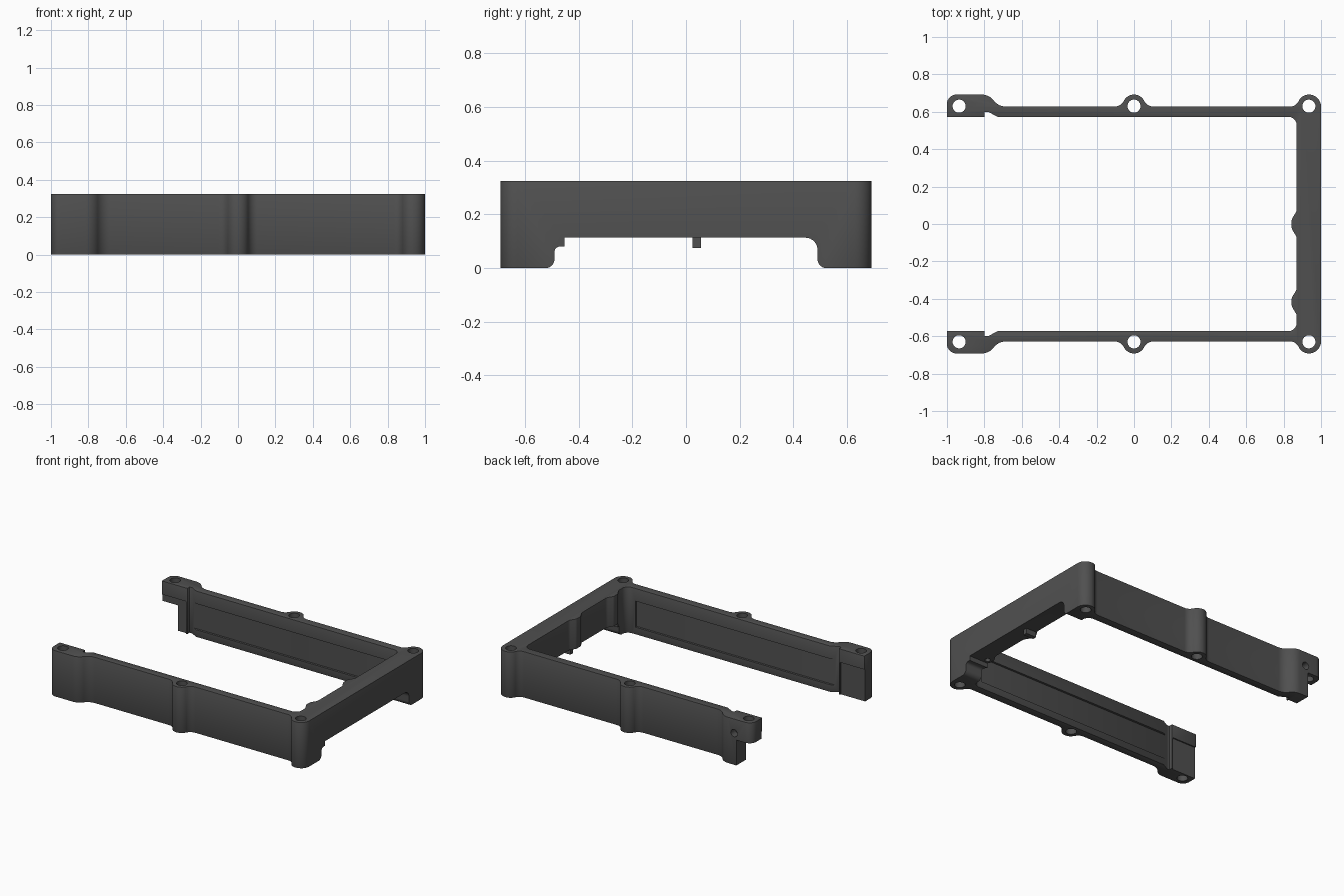
import bpy, bmesh, math
from mathutils import Vector

if "Cube" in bpy.data.objects:
    bpy.data.objects.remove(bpy.data.objects["Cube"])

H = 0.325
grey = bpy.data.materials.new("dark grey")
grey.diffuse_color = (0.08, 0.08, 0.08, 1)
grey.use_nodes = True
grey.node_tree.nodes["Principled BSDF"].inputs["Base Color"].default_value = grey.diffuse_color


def fillet(points, steps=8):
    """Round each (x, y, radius) corner of a closed outline."""
    out = []
    n = len(points)
    for i, (x, y, r) in enumerate(points):
        p = Vector((x, y))
        if r == 0:
            out.append(p)
            continue
        a = (Vector(points[i - 1][:2]) - p).normalized()
        b = (Vector(points[(i + 1) % n][:2]) - p).normalized()
        half = math.acos(max(-1, min(1, a.dot(b)))) / 2
        c = p + (a + b).normalized() * r / math.sin(half)
        s = p + a * r / math.tan(half) - c
        e = p + b * r / math.tan(half) - c
        a0 = math.atan2(s.y, s.x)
        turn = math.atan2(e.y, e.x) - a0
        turn = (turn + math.pi) % (2 * math.pi) - math.pi
        for k in range(steps + 1):
            t = a0 + turn * k / steps
            out.append(c + Vector((math.cos(t), math.sin(t))) * r)
    return out


def prism(name, outline, lo, hi, axis="z"):
    """Extrude a flat outline along one axis."""
    place = {"z": lambda u, v, w: (u, v, w),
             "x": lambda u, v, w: (w, u, v),
             "y": lambda u, v, w: (u, w, v)}[axis]
    bm = bmesh.new()
    face = bm.faces.new([bm.verts.new(place(p[0], p[1], lo)) for p in outline])
    ext = bmesh.ops.extrude_face_region(bm, geom=[face])
    top = [g for g in ext["geom"] if isinstance(g, bmesh.types.BMVert)]
    bmesh.ops.translate(bm, verts=top, vec=Vector(place(0, 0, hi - lo)))
    bmesh.ops.recalc_face_normals(bm, faces=bm.faces)
    me = bpy.data.meshes.new(name)
    bm.to_mesh(me)
    bm.free()
    ob = bpy.data.objects.new(name, me)
    bpy.context.collection.objects.link(ob)
    me.materials.append(grey)
    return ob


def circle(x, y, r, n=32):
    return [(x + r * math.cos(2 * math.pi * i / n),
             y + r * math.sin(2 * math.pi * i / n)) for i in range(n)]


def rect(x0, y0, x1, y1):
    return [(x0, y0), (x1, y0), (x1, y1), (x0, y1)]


# One arm outline, from the outer right corner round to the inner corner
arm = [(1, .692, .064), (.897, .692, .06), (.866, .628, .05),
       (.069, .628, .055), (.038, .692, .06), (-.038, .692, .06), (-.069, .628, .055),
       (-.725, .628, .08), (-.775, .692, .08), (-1, .692, .05),
       (-1, .573, 0), (-.8, .573, 0), (-.8, .6, 0), (-.78, .6, 0), (-.73, .573, 0),
       (.87, .573, .045)]
# Two rounded swellings on the inner side of the cross wall
swellings = [(.87, .07, .04), (.843, .025, .03), (.843, -.025, .03), (.87, -.07, .04),
             (.87, -.35, .04), (.843, -.395, .03), (.843, -.44, .03), (.87, -.485, .04)]
mirrored = [(x, -y, r) for x, y, r in reversed(arm)]
frame = prism("frame", fillet(arm + swellings + mirrored), 0, H)

cutters = []


def cut(outline, lo, hi, axis="z"):
    cutters.append(prism("cutter", outline, lo, hi, axis))


# Screw holes through the bosses
for s in (1, -1):
    for x in (-.935, 0, .935):
        cut(circle(x, s * .63, .035), -.1, H + .1)
    # Recessed panel and stepped end on the inner side of each arm
    y0, y1 = sorted((s * .5, s * .588))
    cut(rect(-.77, .05, .8, .235), y0, y1, "y")
    y0, y1 = sorted((s * .5, s * .582))
    cut(rect(-1.1, -.1, -.81, .23), y0, y1, "y")

# Opening under the cross wall
cut(fillet([(-.53, -.05, 0), (-.53, -.001, 0), (-.49, -.001, .035), (-.49, .08, .02),
            (-.453, .08, 0), (-.453, .113, 0), (.49, .113, .045), (.49, -.001, .035),
            (.53, -.001, 0), (.53, -.05, 0)]), .7, 1.1, "x")
# Blind holes in the swellings
for y in (0, -.42):
    cut(circle(.878, y, .018, 20), .05, .2)
# Notch and side hole at the end of the back arm
cut(rect(-1.1, -.1, -.88, .18), .5, .8, "y")
cut(circle(-.862, .225, .026, 24), .64, .8, "y")

# Soften the rims, then cut
bevel = frame.modifiers.new("rim", "BEVEL")
bevel.width = .006
bevel.segments = 2
bevel.limit_method = "ANGLE"
bevel.angle_limit = math.radians(50)
for c in cutters:
    mod = frame.modifiers.new("cut", "BOOLEAN")
    mod.operation = "DIFFERENCE"
    mod.solver = "EXACT"
    mod.object = c
    c.hide_render = True

bpy.context.view_layer.objects.active = frame
frame.select_set(True)
for m in list(frame.modifiers):
    bpy.ops.object.modifier_apply(modifier=m.name)
for c in cutters:
    bpy.data.objects.remove(c)
bpy.ops.object.shade_smooth_by_angle(angle=math.radians(35))

# Small tab hanging below the cross wall
prism("locating_tab", rect(.87, .025, .95, .055), .075, .13)
